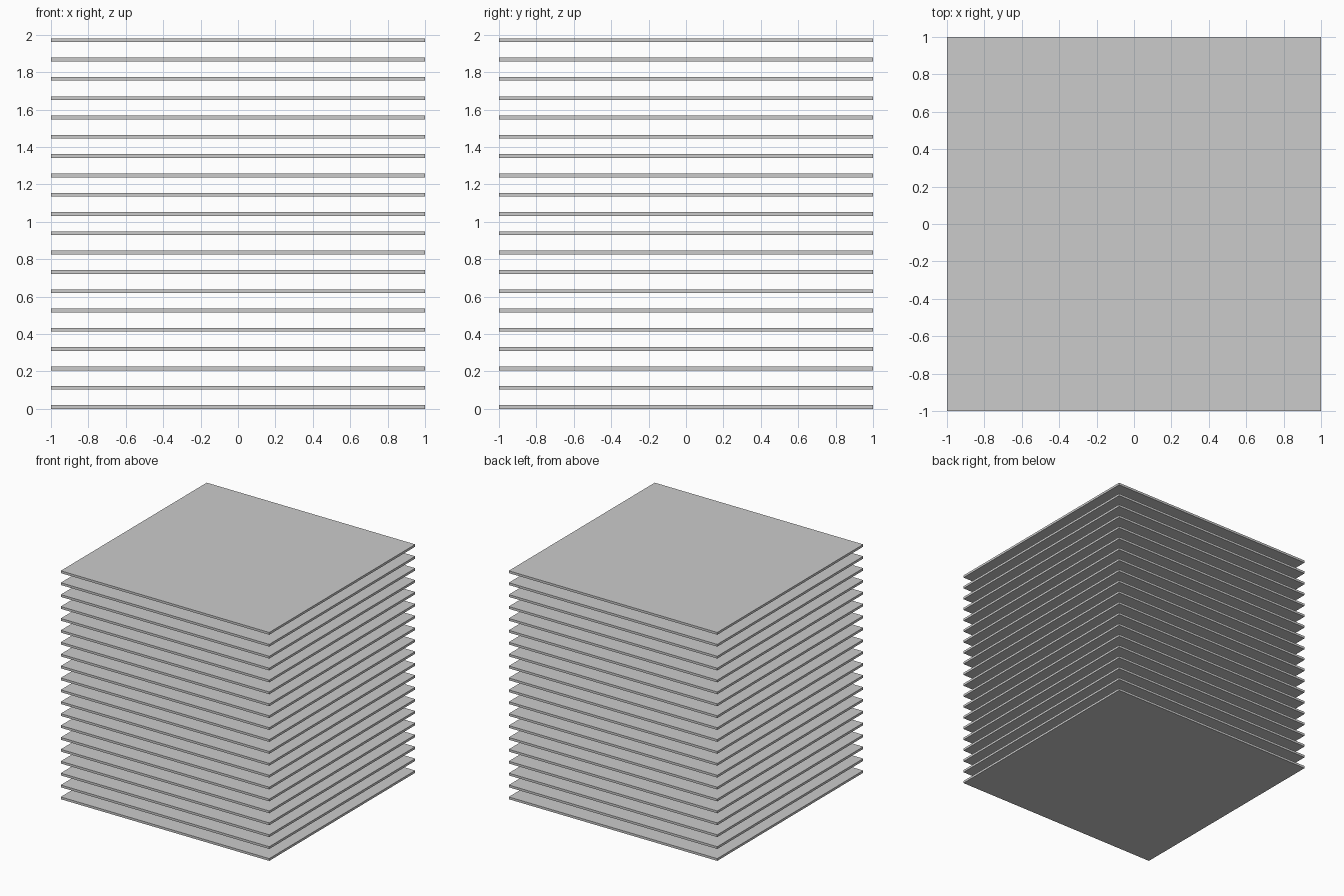
import bpy

if "Cube" in bpy.data.objects:
    bpy.data.objects.remove(bpy.data.objects["Cube"])

COUNT = 20        # plates in the stack
PITCH = 0.1032    # vertical spacing
THICK = 0.02      # plate thickness

# Evenly spaced square plates, from the ground up
for i in range(COUNT):
    bpy.ops.mesh.primitive_cube_add(size=1, location=(0, 0, i * PITCH + THICK / 2))
    plate = bpy.context.object
    plate.name = f"plate_{i + 1:02d}"
    plate.scale = (2, 2, THICK)
    bpy.ops.object.transform_apply(location=False, rotation=False, scale=True)
